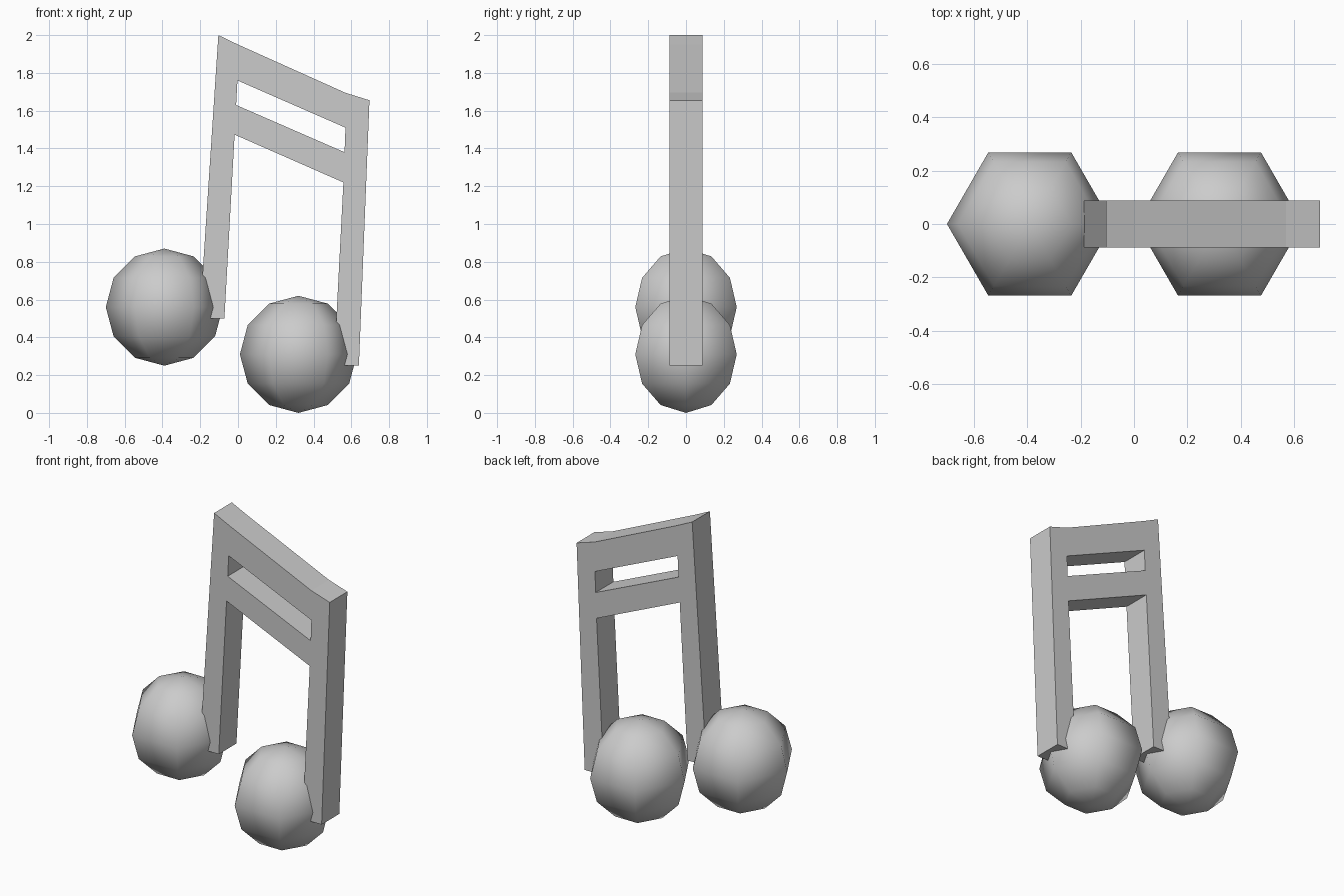
import bpy, bmesh

if "Cube" in bpy.data.objects:
    bpy.data.objects.remove(bpy.data.objects["Cube"])

HALF = 0.0875  # half thickness of stems and beams


def note_head(name, x, z):
    bpy.ops.mesh.primitive_uv_sphere_add(segments=6, ring_count=6, radius=0.31,
                                         location=(x, 0, z))
    ob = bpy.context.object
    ob.name = name
    # point one corner of the hexagon along x
    me = ob.data
    if max(v.co.x for v in me.vertices) < 0.3:
        ob.rotation_euler.z = 0.5235988
    bpy.ops.object.shade_smooth()


note_head("left_note_head", -0.39, 0.56)
note_head("right_note_head", 0.32, 0.31)

# Front profile, shared points (x, z): left stem first, then right stem
points = [(-0.104, 2.0), (-0.203, 0.50), (-0.072, 0.50), (-0.018, 1.473),
          (-0.010, 1.63), (-0.003, 1.76), (0.0, 1.95),
          (0.508, 0.25), (0.64, 0.25), (0.696, 1.655), (0.568, 1.695),
          (0.569, 1.51), (0.564, 1.38), (0.558, 1.22)]
pieces = [(0, 1, 2, 3, 4, 5, 6),           # left stem
          (7, 8, 9, 10, 11, 12, 13),       # right stem
          (3, 13, 12, 4), (5, 11, 10, 6)]  # lower and upper beam

bm = bmesh.new()
verts = [bm.verts.new((x, -HALF, z)) for x, z in points]
faces = [bm.faces.new([verts[i] for i in piece]) for piece in pieces]

# Thicken the profile into a solid frame, keeping the front faces
back = bmesh.ops.extrude_face_region(bm, geom=faces, use_keep_orig=True)["geom"]
bmesh.ops.translate(bm, vec=(0, 2 * HALF, 0),
                    verts=[g for g in back if isinstance(g, bmesh.types.BMVert)])
bmesh.ops.recalc_face_normals(bm, faces=bm.faces)

mesh = bpy.data.meshes.new("stems_and_beams")
bm.to_mesh(mesh)
bm.free()
bpy.context.collection.objects.link(bpy.data.objects.new("stems_and_beams", mesh))
